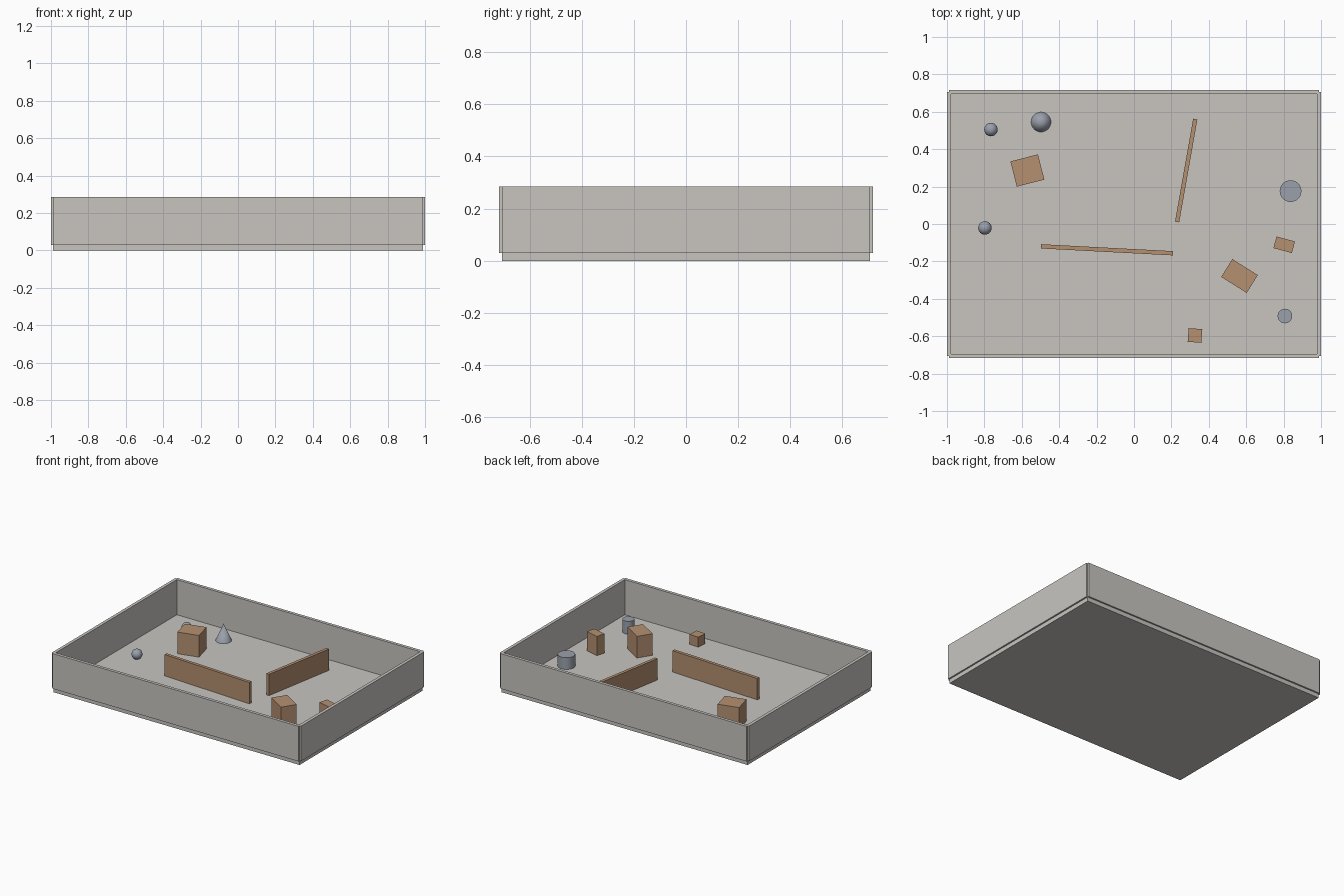
import bpy
from math import radians

if "Cube" in bpy.data.objects:
    bpy.data.objects.remove(bpy.data.objects["Cube"])


def material(name, rgb):
    m = bpy.data.materials.new(name)
    m.diffuse_color = (*rgb, 1)
    m.use_nodes = True
    m.node_tree.nodes["Principled BSDF"].inputs["Base Color"].default_value = m.diffuse_color
    return m


GREY = material("light warm grey", (0.58, 0.56, 0.53))
BROWN = material("cardboard brown", (0.46, 0.28, 0.165))
STEEL = material("blue grey", (0.32, 0.35, 0.41))

FLOOR = 0.03          # height of the floor surface
TOP = 0.285           # height of the tray rim
HX, HY = 0.9887, 0.706  # floor half sizes
WALL = 0.0226         # wall thickness


def finish(name, mat, smooth=False):
    ob = bpy.context.object
    ob.name = name
    ob.data.materials.append(mat)
    if smooth:
        bpy.ops.object.shade_smooth_by_angle(angle=radians(40))
    return ob


def box(name, mat, x, y, z0, z1, sx, sy, angle=0):
    bpy.ops.mesh.primitive_cube_add(size=1, location=(x, y, (z0 + z1) / 2),
                                    rotation=(0, 0, radians(angle)))
    bpy.context.object.scale = (sx, sy, z1 - z0)
    bpy.ops.object.transform_apply(location=False, rotation=False, scale=True)
    return finish(name, mat)


# Floor slab and four rim walls centred on its edges
box("floor", GREY, 0, 0, 0, FLOOR, 2 * HX, 2 * HY)
for s, long_name, short_name in ((-1, "front_wall", "left_wall"),
                                 (1, "back_wall", "right_wall")):
    box(long_name, GREY, 0, s * HY, FLOOR, TOP, 2 * HX, WALL)
    box(short_name, GREY, s * HX, 0, FLOOR, TOP, WALL, 2 * HY)

# Inner partitions and crates: name, x, y, length, width, top, angle
for name, x, y, sx, sy, top, angle in (
        ("partition_back", 0.279, 0.286, 0.559, 0.0226, 0.185, 80),
        ("partition_front", -0.144, -0.138, 0.707, 0.0226, 0.185, -3),
        ("crate_left", -0.57, 0.286, 0.152, 0.139, 0.187, 14.3),
        ("crate_right", 0.564, -0.278, 0.161, 0.112, 0.187, -32),
        ("crate_tall", 0.803, -0.111, 0.102, 0.064, 0.17, -15),
        ("crate_small", 0.326, -0.596, 0.073, 0.073, 0.103, -4)):
    box(name, BROWN, x, y, FLOOR, top, sx, sy, angle)

# Drums
for name, x, y, r, top in (("drum_wide", 0.837, 0.176, 0.058, 0.115),
                           ("drum_narrow", 0.807, -0.492, 0.039, 0.123)):
    bpy.ops.mesh.primitive_cylinder_add(vertices=32, radius=r, depth=top - FLOOR,
                                        location=(x, y, (top + FLOOR) / 2))
    finish(name, STEEL, True)

# Balls resting on the floor
for name, x, y in (("ball_back", -0.765, 0.505), ("ball_front", -0.797, -0.021)):
    r = 0.036
    bpy.ops.mesh.primitive_uv_sphere_add(segments=32, ring_count=16, radius=r,
                                         location=(x, y, FLOOR + r))
    finish(name, STEEL, True)

# Cone
bpy.ops.mesh.primitive_cone_add(vertices=32, radius1=0.053, radius2=0, depth=0.122,
                                location=(-0.497, 0.545, FLOOR + 0.061))
finish("cone", STEEL, True)
